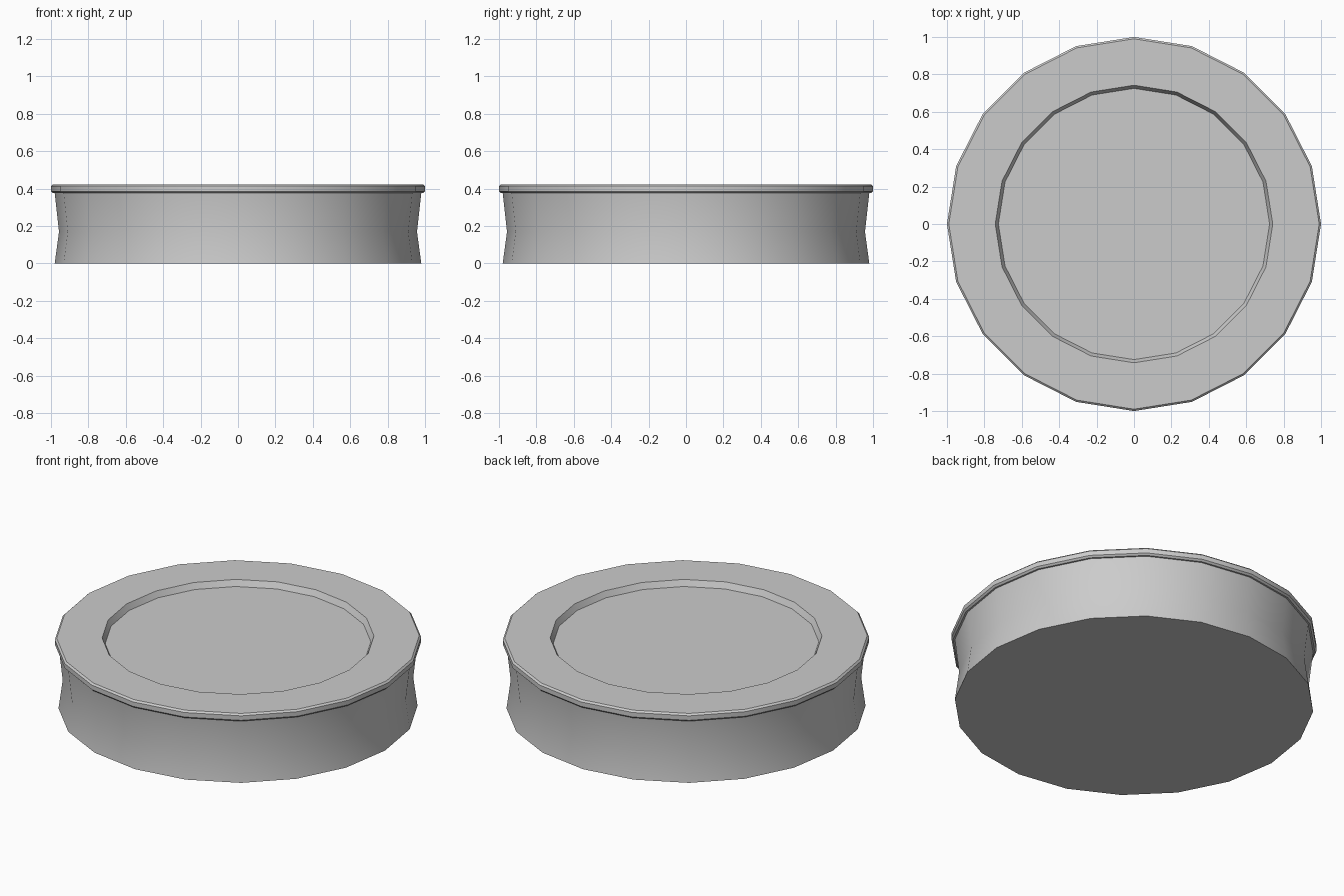
import bpy, bmesh, math

if "Cube" in bpy.data.objects:
    bpy.data.objects.remove(bpy.data.objects["Cube"])

SIDES = 20


def lathe(name, profile):
    """Revolve an (r, z) profile around z, closing both ends with n-gons."""
    bm = bmesh.new()
    rings = []
    for r, z in profile:
        rings.append([bm.verts.new((r * math.cos(2 * math.pi * i / SIDES),
                                    r * math.sin(2 * math.pi * i / SIDES), z))
                      for i in range(SIDES)])
    for a, b in zip(rings, rings[1:]):
        for i in range(SIDES):
            j = (i + 1) % SIDES
            bm.faces.new((a[i], a[j], b[j], b[i]))
    bm.faces.new(rings[0][::-1])
    bm.faces.new(rings[-1])
    mesh = bpy.data.meshes.new(name)
    bm.to_mesh(mesh)
    bm.free()
    obj = bpy.data.objects.new(name, mesh)
    bpy.context.collection.objects.link(obj)
    bpy.ops.object.select_all(action='DESELECT')
    obj.select_set(True)
    bpy.context.view_layer.objects.active = obj
    bpy.ops.object.shade_smooth_by_angle(angle=math.radians(30))
    return obj


# Waisted drum with a bevelled lip and a shallow recess in the top
lathe("round_base", [
    (0.98, 0.0), (0.957, 0.17), (0.98, 0.376),   # concave side
    (0.99, 0.376), (1.0, 0.386),                 # lip underside
    (1.0, 0.413), (0.99, 0.423),                 # lip edge
    (0.742, 0.423), (0.725, 0.388),              # rim and recess wall
])
